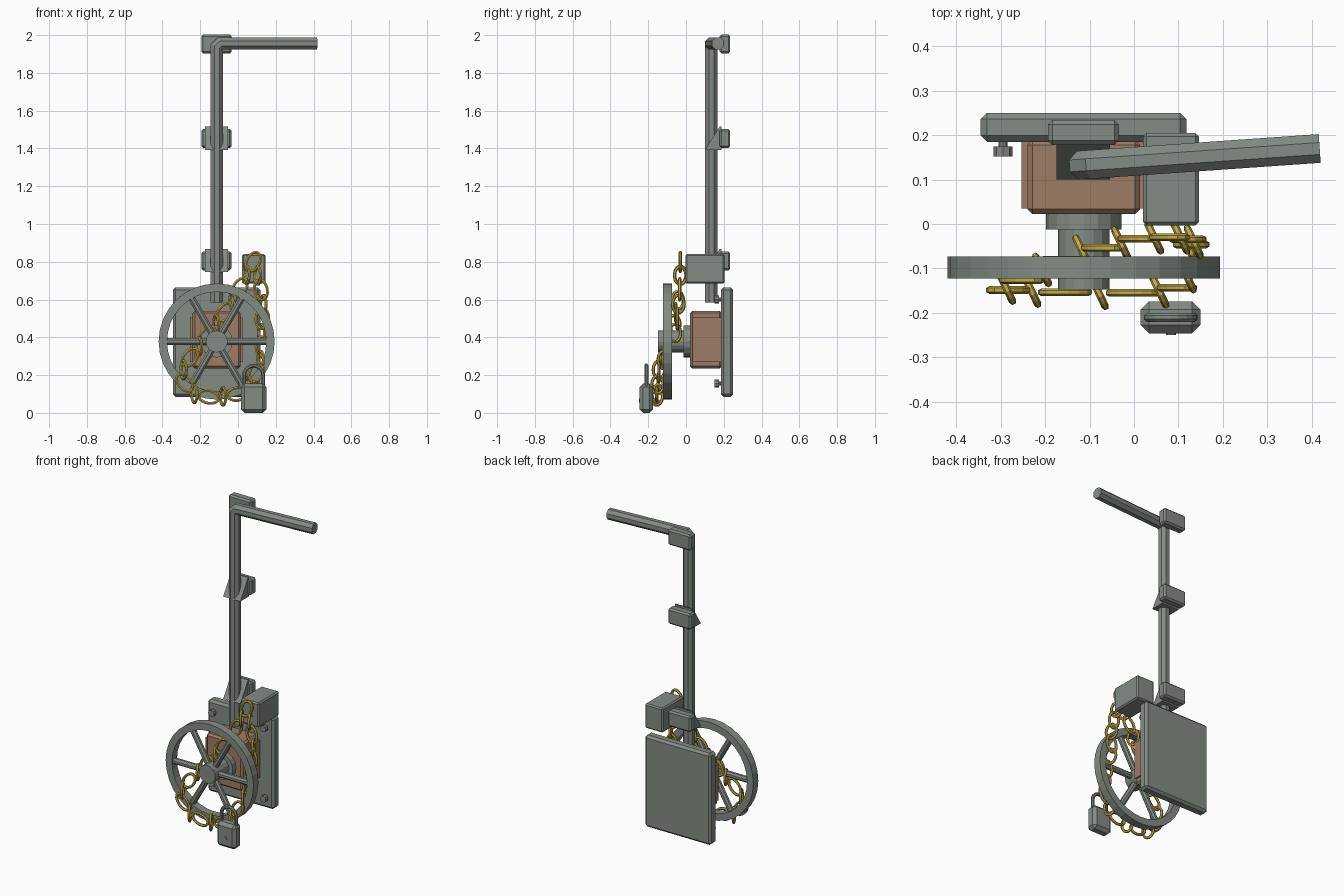
import bpy, bmesh
from math import pi, sin, cos
from mathutils import Vector, Matrix

cube = bpy.data.objects.get("Cube")
if cube:
    bpy.data.objects.remove(cube, do_unlink=True)


def material(name, rgb):
    m = bpy.data.materials.new(name)
    m.use_nodes = True
    m.diffuse_color = (*rgb, 1)
    bsdf = next(n for n in m.node_tree.nodes if n.type == 'BSDF_PRINCIPLED')
    bsdf.inputs["Base Color"].default_value = (*rgb, 1)
    return m


STEEL = material("grey_green_steel", (0.23, 0.26, 0.23))
RUST = material("brown_housing", (0.34, 0.20, 0.13))
BRASS = material("yellow_brass", (0.56, 0.41, 0.06))


def finish(name, bm, mat):
    bmesh.ops.recalc_face_normals(bm, faces=bm.faces)
    me = bpy.data.meshes.new(name)
    bm.to_mesh(me)
    bm.free()
    me.materials.append(mat)
    ob = bpy.data.objects.new(name, me)
    bpy.context.scene.collection.objects.link(ob)
    return ob


def box(name, x, y, z, mat=STEEL, bevel=0.012):
    """Chamfered box from three (min, max) ranges."""
    bm = bmesh.new()
    bmesh.ops.create_cube(bm, size=1)
    for v in bm.verts:
        v.co = [lo + (c + 0.5) * (hi - lo) for c, (lo, hi) in zip(v.co, (x, y, z))]
    if bevel:
        bmesh.ops.bevel(bm, geom=bm.edges[:], offset=bevel, segments=1, affect='EDGES')
    return finish(name, bm, mat)


def disc(name, x, z, r, y0, y1, sides, mat=STEEL):
    """Cylinder along y."""
    bm = bmesh.new()
    place = Matrix.Translation((x, (y0 + y1) / 2, z)) @ Matrix.Rotation(pi / 2, 4, 'X')
    bmesh.ops.create_cone(bm, cap_ends=True, segments=sides, radius1=r, radius2=r,
                          depth=y1 - y0, matrix=place)
    return finish(name, bm, mat)


def sweep(bm, pts, normal, section, closed=False):
    """Sweep (side, normal) offsets along a planar path, mitring each corner."""
    n, rings = len(pts), []
    for i, p in enumerate(pts):
        a = (p - pts[i - 1]).normalized() if closed or i else None
        b = (pts[(i + 1) % n] - p).normalized() if closed or i < n - 1 else None
        a, b = a or b, b or a
        t = (a + b).normalized()
        side = t.cross(normal) / t.dot(a)
        rings.append([bm.verts.new(p + side * u + normal * w) for u, w in section])
    k = len(section)
    for i in range(n if closed else n - 1):
        r, s = rings[i], rings[(i + 1) % n]
        for j in range(k):
            bm.faces.new((r[j], r[(j + 1) % k], s[(j + 1) % k], s[j]))
    if not closed:
        bm.faces.new(rings[0])
        bm.faces.new(rings[-1])


def circle(r, n, phase=0.5):
    return [(r * cos(2 * pi * (i + phase) / n), r * sin(2 * pi * (i + phase) / n))
            for i in range(n)]


def tube(name, pts, normal, r, sides, mat=STEEL):
    bm = bmesh.new()
    sweep(bm, [Vector(p) for p in pts], Vector(normal).normalized(), circle(r, sides))
    return finish(name, bm, mat)


CX, CZ = -0.113, 0.378   # wheel and post centre line
Y = Vector((0, 1, 0))

# Back plate and its four bolts
box("back_plate", (-0.345, 0.118), (0.185, 0.25), (0.085, 0.665), bevel=0.014)
for x in (-0.295, 0.068):
    for z in (0.155, 0.6):
        disc("bolt_head", x, z, 0.021, 0.152, 0.174, 8)
        disc("bolt_shank", x, z, 0.01, 0.17, 0.19, 8)

# Gear housing, shaft and flange
box("gear_housing", (-0.24, 0.014), (0.022, 0.19), (0.235, 0.54), RUST, 0.012)
box("housing_band", (-0.253, 0.024), (0.035, 0.19), (0.27, 0.505), RUST, 0)
disc("shaft_flange", CX, CZ, 0.085, -0.012, 0.024, 16)
disc("shaft", CX, CZ, 0.058, -0.147, 0.0, 16)

# Hand wheel
bm = bmesh.new()
rim = [Vector((CX + u, -0.098, CZ + w)) for u, w in circle(0.285, 32, 0)]
sweep(bm, rim, Y, [(-0.022, -0.025), (0.022, -0.025), (0.022, 0.025), (-0.022, 0.025)], True)
finish("wheel_rim", bm, STEEL)
for i in range(6):
    d = Vector((cos(i * pi / 3), 0, sin(i * pi / 3)))
    hub = Vector((CX, -0.1, CZ))
    tube("wheel_spoke", [hub + d * 0.04, hub + d * 0.275], Y, 0.019, 8)

# Post with angled crank handle
reach = Vector((0.531, 0.037, 0))
base = Vector((CX, 0.133, 0))
elbow = base + Vector((0, 0, 1.955))
tube("post_and_handle",
     [base + Vector((0, 0, 0.585)), elbow - Vector((0, 0, 0.018)),
      elbow + reach.normalized() * 0.018, elbow + reach],
     (-reach.y, reach.x, 0), 0.035, 8)

# Wall brackets, the lower two with wedge clamps
for z in (0.755, 1.403, 1.903):
    box("post_bracket", (-0.194, -0.034), (0.178, 0.234), (z, z + 0.1), bevel=0.01)
for z in (0.745, 1.393):
    bm = bmesh.new()
    ends = [[bm.verts.new((x, y, z + h)) for y, h in ((0.1, 0), (0.188, 0), (0.188, 0.122), (0.178, 0.122))]
            for x in (-0.174, -0.054)]
    for j in range(4):
        k = (j + 1) % 4
        bm.faces.new((ends[0][j], ends[0][k], ends[1][k], ends[1][j]))
    for end in ends:
        bm.faces.new(end)
    finish("wedge_clamp", bm, STEEL)

# Chain anchor block
box("chain_anchor", (0.02, 0.146), (-0.003, 0.205), (0.685, 0.84), bevel=0.008)

# Padlock
PX, PY = 0.083, -0.21
box("padlock_body", (0.015, 0.15), (-0.246, -0.174), (0, 0.155), bevel=0.019)
arch = [(PX + 0.05 * cos(i * pi / 10), PY, 0.2 + 0.05 * sin(i * pi / 10)) for i in range(11)]
tube("padlock_shackle", [(PX + 0.05, PY, 0.13)] + arch + [(PX - 0.05, PY, 0.13)], Y, 0.011, 8)
disc("padlock_keyhole", PX, 0.065, 0.011, -0.25, -0.24, 8)

# Chain loop threaded through the wheel
path = [Vector(p) for p in (
    (0.08, -0.03, 0.80), (0.02, -0.03, 0.68), (-0.05, -0.05, 0.56), (-0.13, -0.065, 0.45),
    (-0.2, -0.1, 0.36), (-0.28, -0.14, 0.26), (-0.3, -0.148, 0.18), (-0.23, -0.15, 0.1),
    (-0.13, -0.155, 0.08), (0, -0.155, 0.1), (0.07, -0.15, 0.16), (0.11, -0.14, 0.24),
    (0.13, -0.09, 0.33), (0.125, -0.05, 0.45), (0.135, -0.04, 0.58), (0.11, -0.03, 0.71))]
spans = [(a, b, (b - a).length) for a, b in zip(path, path[1:] + path[:1])]
total, count = sum(s[2] for s in spans), 24
bm = bmesh.new()
for i in range(count):
    dist = i * total / count
    for a, b, length in spans:
        if dist < length:
            break
        dist -= length
    centre = a.lerp(b, dist / length)
    if i % 2:   # turned link, standing upright
        normal, along, half = Vector((0.9, 0.43, 0)).normalized(), Vector((0, 0, 1)), 0.047
    else:       # link facing the front
        normal, half = Y, 0.054
        along = (b - a - Y * (b - a).y).normalized()
    across = along.cross(normal)
    ring = [centre + along * half * u + across * 0.034 * w for u, w in circle(1, 14)]
    sweep(bm, ring, normal, circle(0.0085, 6), True)
finish("chain", bm, BRASS)
